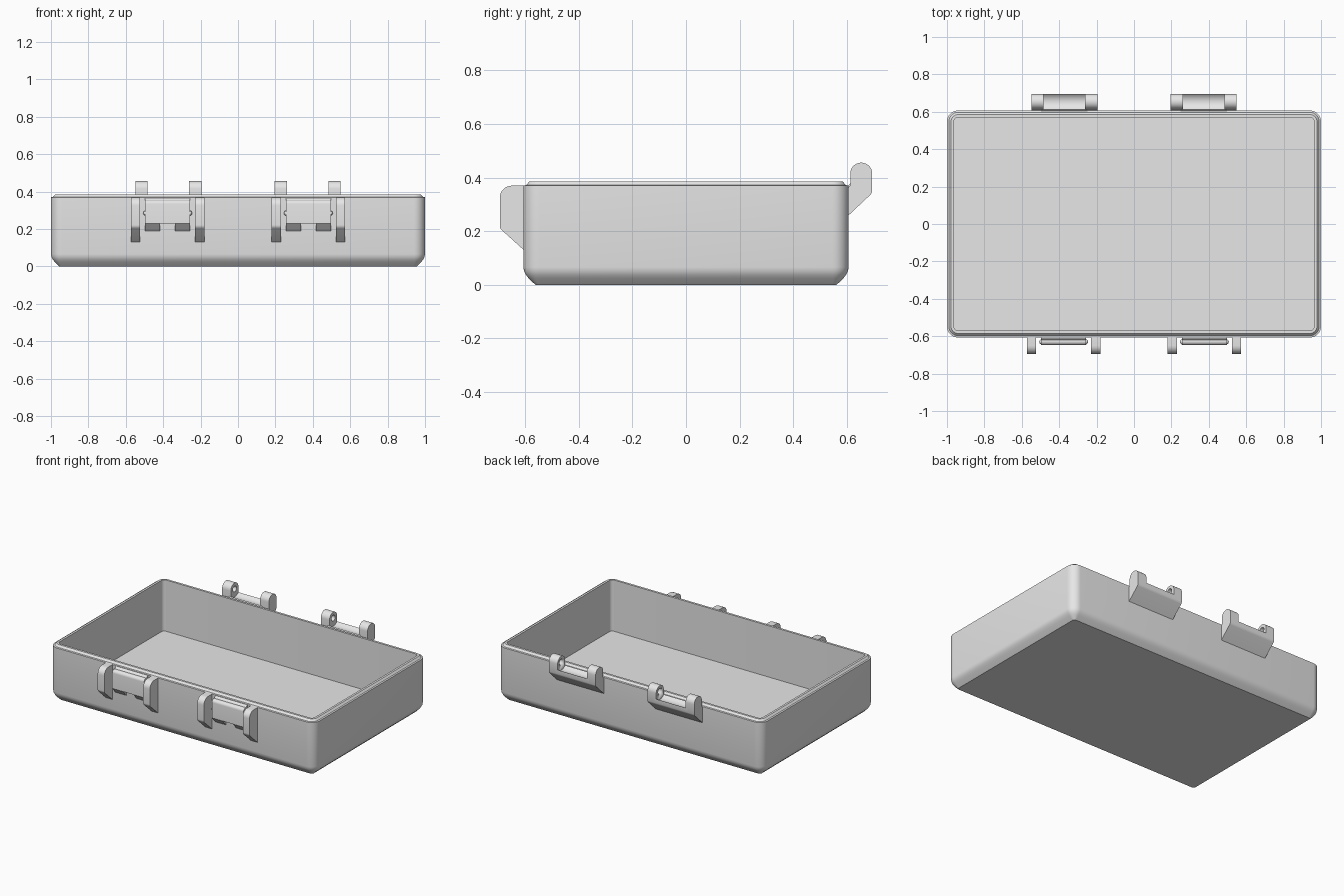
import bpy, bmesh, math

if "Cube" in bpy.data.objects:
    bpy.data.objects.remove(bpy.data.objects["Cube"])

grey = bpy.data.materials.new("plain grey")
grey.diffuse_color = (0.8, 0.8, 0.8, 1)
grey.use_nodes = True
grey.node_tree.nodes["Principled BSDF"].inputs["Base Color"].default_value = grey.diffuse_color


def finish(name, bm):
    bmesh.ops.recalc_face_normals(bm, faces=bm.faces)
    mesh = bpy.data.meshes.new(name)
    bm.to_mesh(mesh)
    bm.free()
    mesh.materials.append(grey)
    ob = bpy.data.objects.new(name, mesh)
    bpy.context.collection.objects.link(ob)
    bpy.ops.object.select_all(action='DESELECT')
    ob.select_set(True)
    bpy.context.view_layer.objects.active = ob
    bpy.ops.object.shade_smooth_by_angle(angle=math.radians(30))
    return ob


def arc(cy, cz, r, a0, a1, n=8):
    """Points on an arc in the y-z plane, angles in degrees."""
    angles = [math.radians(a0 + (a1 - a0) * i / n) for i in range(n + 1)]
    return [(cy + r * math.cos(a), cz + r * math.sin(a)) for a in angles]


def prism(name, profile, x0, x1):
    """Extrude a y-z profile from x0 to x1."""
    bm = bmesh.new()
    a = [bm.verts.new((x0, y, z)) for y, z in profile]
    b = [bm.verts.new((x1, y, z)) for y, z in profile]
    bm.faces.new(a)
    bm.faces.new(b[::-1])
    n = len(a)
    for i in range(n):
        bm.faces.new((a[i], b[i], b[(i + 1) % n], a[(i + 1) % n]))
    return finish(name, bm)


def rounded_ring(bm, inset, z, radius=0.06, n=8):
    """Loop of verts around a rounded rectangle offset inwards."""
    verts = []
    cx, cy, r = 1 - radius, 0.607 - radius, radius - inset
    for k, (sx, sy) in enumerate([(1, 1), (-1, 1), (-1, -1), (1, -1)]):
        for i in range(n + 1):
            a = math.pi / 2 * (k + i / n)
            verts.append(bm.verts.new((sx * cx + r * math.cos(a),
                                       sy * cy + r * math.sin(a), z)))
    return verts


# Tray shell: outer wall, stepped lip, inner wall and floor as (inset, height)
shell = [(0.045, 0), (0.02, 0.024), (0.01, 0.037), (0.003, 0.05), (0, 0.066),
         (0, 0.37), (0.010, 0.372), (0.022, 0.385), (0.037, 0.385), (0.037, 0.035)]
bm = bmesh.new()
rings = [rounded_ring(bm, i, z) for i, z in shell]
bm.faces.new(rings[0])
bm.faces.new(rings[-1])
for a, b in zip(rings, rings[1:]):
    for i in range(len(a)):
        j = (i + 1) % len(a)
        bm.faces.new((a[i], a[j], b[j], b[i]))
finish("tray", bm)

# Back hinge: round-topped lugs and a cradle between them
PY, PZ = 0.654, 0.415
slope = [(0.60, 0.253), (0.687, 0.335), (0.692, 0.341), (0.695, 0.35)]
hinge_lug = slope + arc(PY, PZ, 0.041, 0, 180, 16) + [(0.613, 0.37), (0.60, 0.36)]
cradle = slope + [(0.695, 0.377)] + arc(PY, PZ, 0.055, -43, -138) + [(0.60, 0.365)]

# Front latch: tall side lugs, grip bar and feet
latch_lug = ([(-0.60, 0.37)] + arc(-0.65, 0.325, 0.045, 90, 180)
             + arc(-0.67, 0.222, 0.025, 180, 225, 4) + [(-0.60, 0.125)])
latch_bar = ([(-0.60, 0.37), (-0.612, 0.365)] + arc(-0.628, 0.335, 0.020, 70, 180)
             + [(-0.648, 0.23), (-0.60, 0.23)])
latch_foot = [(-0.60, 0.23), (-0.648, 0.23), (-0.612, 0.19), (-0.60, 0.19)]

for side, s in (("left", -1), ("right", 1)):
    hx = 0.3725 * s
    prism(side + "_hinge_cradle", cradle, hx - 0.125, hx + 0.125)
    # pin hole cutter stops inside each lug
    bm = bmesh.new()
    a = [bm.verts.new((hx - 0.15, y, z)) for y, z in arc(PY, PZ, 0.02, 0, 345, 23)]
    b = [bm.verts.new((hx + 0.15, v.co.y, v.co.z)) for v in a]
    bm.faces.new(a)
    bm.faces.new(b[::-1])
    for i in range(len(a)):
        j = (i + 1) % len(a)
        bm.faces.new((a[i], b[i], b[j], a[j]))
    cutter = finish(side + "_pin_hole_cutter", bm)
    cutter.hide_render = True
    cutter.hide_set(True)

    lx = 0.376 * s
    prism(side + "_latch_bar", latch_bar, lx - 0.12, lx + 0.12)
    for end, e in (("left", -1), ("right", 1)):
        tag = side + "_" + end
        x0, x1 = sorted((hx + e * 0.111, hx + e * 0.1765))
        lug = prism(tag + "_hinge_lug", hinge_lug, x0, x1)
        hole = lug.modifiers.new("pin_hole", 'BOOLEAN')
        hole.object = cutter
        hole.operation = 'DIFFERENCE'
        hole.solver = 'EXACT'

        x0, x1 = sorted((lx + e * 0.147, lx + e * 0.197))
        prism(tag + "_latch_lug", latch_lug, x0, x1)
        x0, x1 = sorted((lx + e * 0.04, lx + e * 0.12))
        prism(tag + "_latch_foot", latch_foot, x0, x1)

        # small detent bump on the end of the bar
        bm = bmesh.new()
        bmesh.ops.create_uvsphere(bm, u_segments=12, v_segments=8, radius=0.014)
        bmesh.ops.translate(bm, verts=bm.verts, vec=(lx + e * 0.117, -0.63, 0.285))
        finish(tag + "_latch_detent", bm)
